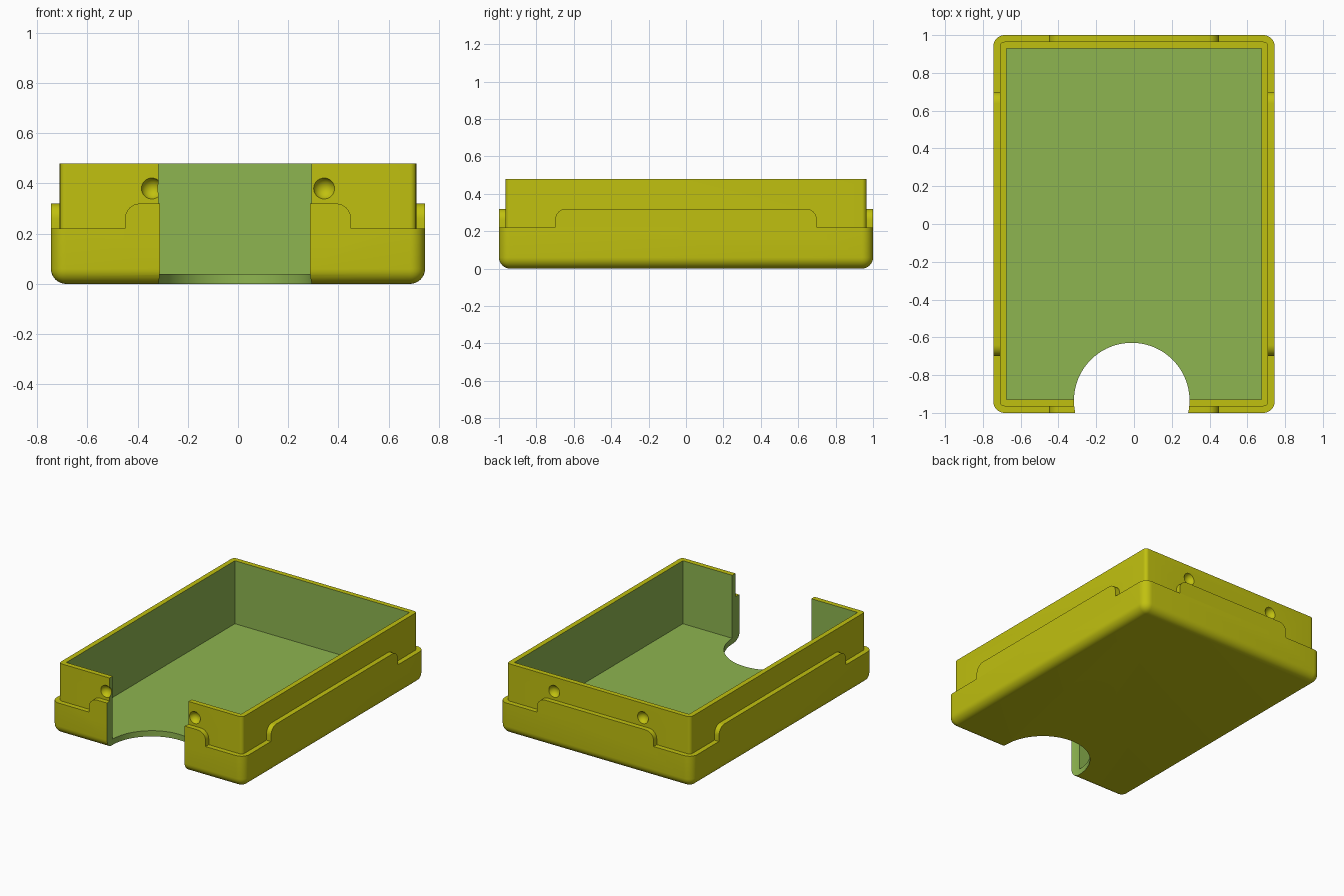
import bpy, bmesh, math
from mathutils import Matrix, Vector

if "Cube" in bpy.data.objects:
    bpy.data.objects.remove(bpy.data.objects["Cube"])


def material(name, rgb):
    m = bpy.data.materials.new(name)
    m.diffuse_color = (*rgb, 1)
    m.use_nodes = True
    m.node_tree.nodes["Principled BSDF"].inputs["Base Color"].default_value = m.diffuse_color
    return m


SHELL = material("mustard_yellow", (0.53, 0.53, 0.005))
LINING = material("leaf_green", (0.27, 0.46, 0.08))


def finish(bm, name, slot=0):
    bmesh.ops.recalc_face_normals(bm, faces=bm.faces[:])
    me = bpy.data.meshes.new(name)
    for f in bm.faces:
        f.material_index = slot
    bm.to_mesh(me)
    bm.free()
    me.materials.append(SHELL)
    me.materials.append(LINING)
    ob = bpy.data.objects.new(name, me)
    bpy.context.collection.objects.link(ob)
    return ob


def block(name, hx, hy, z0, z1, radius=0, round_bottom=False, slot=0):
    """Box with optional rounded upright edges and bottom edges."""
    bm = bmesh.new()
    bmesh.ops.create_cube(bm, size=1)
    for v in bm.verts:
        v.co = Vector((v.co.x * 2 * hx, v.co.y * 2 * hy, z0 if v.co.z < 0 else z1))
    if radius:
        def wanted(e):
            a, b = e.verts
            upright = abs(a.co.z - b.co.z) > 1e-4
            low = a.co.z < z0 + 1e-4 and b.co.z < z0 + 1e-4
            return upright or (round_bottom and low)
        bmesh.ops.bevel(bm, geom=[e for e in bm.edges if wanted(e)], offset=radius,
                        segments=8, profile=0.5, affect='EDGES', clamp_overlap=True)
    return finish(bm, name, slot)


def tab(name, half, dist, angle):
    """Raised lip with rounded top corners, standing on one side of the base."""
    r, top, low = 0.06, 0.32, 0.18
    pts = [(-half, low), (half, low)]
    for sx, start in ((1, 0), (-1, 90)):
        for i in range(9):
            a = math.radians(start + i * 90 / 8)
            pts.append((sx * (half - r) + r * math.cos(a), top - r + r * math.sin(a)))
    bm = bmesh.new()
    face = bm.faces.new([bm.verts.new((x, -dist, z)) for x, z in pts])
    ext = bmesh.ops.extrude_face_region(bm, geom=[face])
    bmesh.ops.translate(bm, vec=(0, 0.05, 0),
                        verts=[g for g in ext["geom"] if isinstance(g, bmesh.types.BMVert)])
    bmesh.ops.rotate(bm, cent=(0, 0, 0), matrix=Matrix.Rotation(angle, 3, 'Z'), verts=bm.verts[:])
    return finish(bm, name)


def combine(target, other, operation):
    mod = target.modifiers.new(operation.lower(), 'BOOLEAN')
    mod.operation, mod.object, mod.solver = operation, other, 'EXACT'
    bpy.context.view_layer.objects.active = target
    bpy.ops.object.modifier_apply(modifier=mod.name)
    bpy.data.objects.remove(other)


# Base with rounded bottom, upper wall and four side lips
tray = block("tray", 0.745, 1.0, 0, 0.22, 0.06, True)
combine(tray, block("upper_wall", 0.71, 0.965, 0.1, 0.48, 0.025), 'UNION')
for i in range(4):
    half, dist = ((0.45, 1.0), (0.70, 0.745))[i % 2]
    combine(tray, tab("lip", half, dist, i * math.pi / 2), 'UNION')

# Green-lined cavity
combine(tray, block("cavity", 0.675, 0.93, 0.04, 0.7, slot=1), 'DIFFERENCE')

# Round dimples on front and back
for sx in (-1, 1):
    for sy in (-1, 1):
        bm = bmesh.new()
        bmesh.ops.create_uvsphere(bm, u_segments=32, v_segments=16, radius=0.0435,
                                  matrix=Matrix.Translation((sx * 0.343, sy * 0.977, 0.38)))
        combine(tray, finish(bm, "dimple"), 'DIFFERENCE')

# Round thumb cut-out through front wall and floor
bm = bmesh.new()
bmesh.ops.create_cone(bm, cap_ends=True, segments=96, radius1=0.306, radius2=0.306, depth=2,
                      matrix=Matrix.Translation((-0.012, -0.935, 0)))
combine(tray, finish(bm, "thumb_cutout", 1), 'DIFFERENCE')

# Smooth the fillets, keep hard edges sharp
bpy.ops.object.select_all(action='DESELECT')
tray.select_set(True)
bpy.context.view_layer.objects.active = tray
bpy.ops.object.shade_smooth_by_angle(angle=math.radians(30))
